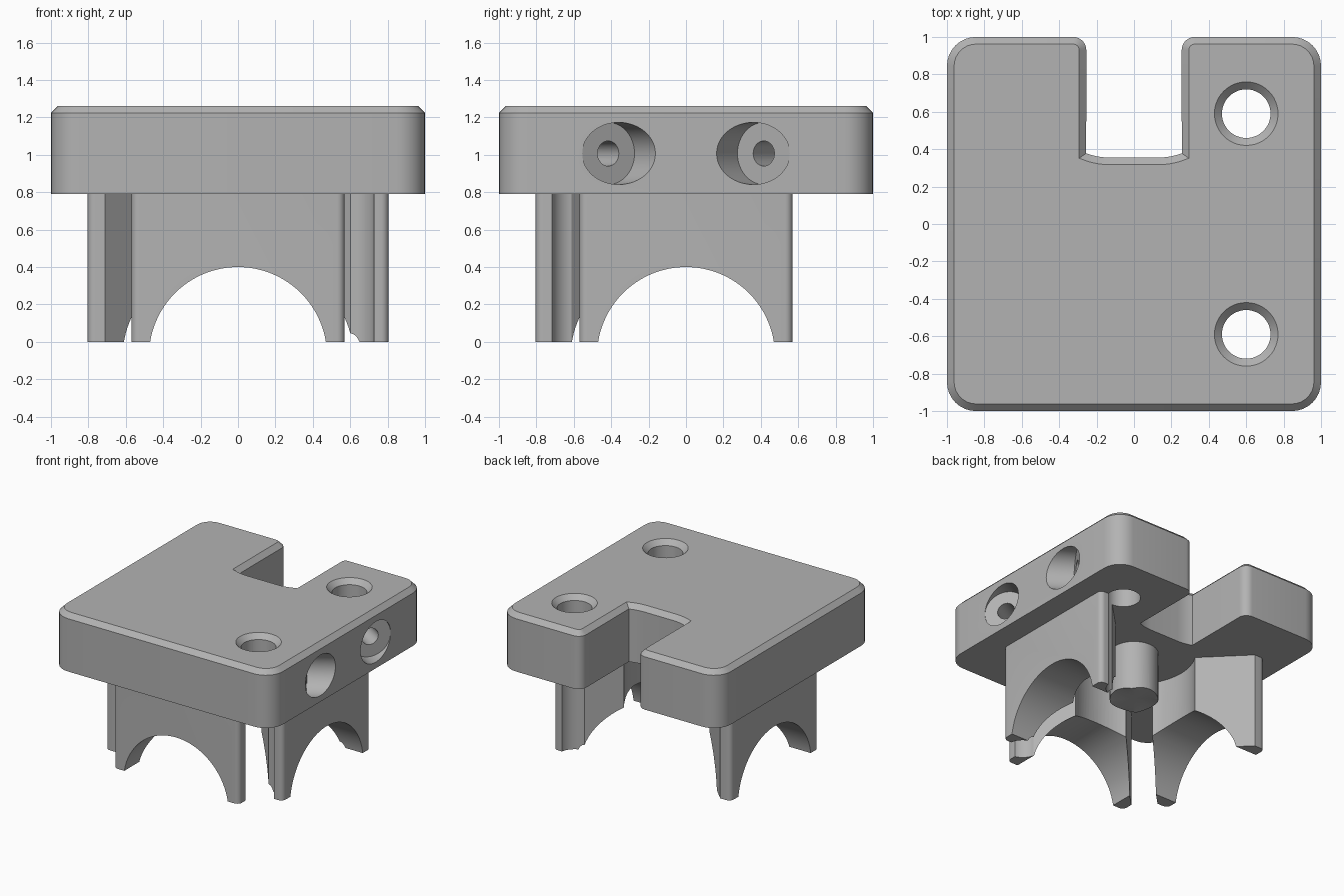
import bpy, bmesh
from math import sin, cos, pi, radians, sqrt
from mathutils import Matrix, Vector

if "Cube" in bpy.data.objects:
    bpy.data.objects.remove(bpy.data.objects["Cube"], do_unlink=True)

grey = bpy.data.materials.new("plain_grey")
grey.use_nodes = True
GREY = (0.45, 0.45, 0.45, 1)
grey.diffuse_color = GREY
grey.node_tree.nodes["Principled BSDF"].inputs["Base Color"].default_value = GREY

PLATE_Z, TOP_Z, CHAMFER = 0.79, 1.262, 0.038
HOLE_R = 0.13
HOLES = [(0.6, 0.59), (0.6, -0.59)]


def finish(bm, name):
    bmesh.ops.recalc_face_normals(bm, faces=bm.faces)
    mesh = bpy.data.meshes.new(name)
    bm.to_mesh(mesh)
    bm.free()
    mesh.materials.append(grey)
    obj = bpy.data.objects.new(name, mesh)
    bpy.context.collection.objects.link(obj)
    return obj


def arc(cx, cy, r, a0, a1, n=8):
    angles = [radians(a0 + (a1 - a0) * i / n) for i in range(n + 1)]
    return [(cx + r * cos(a), cy + r * sin(a)) for a in angles]


def prism(name, outline, z0, z1, chamfer=0):
    bm = bmesh.new()
    base = bm.faces.new([bm.verts.new((x, y, z0)) for x, y in outline])
    top = bmesh.ops.extrude_face_region(bm, geom=[base])["geom"]
    verts = [g for g in top if isinstance(g, bmesh.types.BMVert)]
    bmesh.ops.translate(bm, verts=verts, vec=(0, 0, z1 - z0))
    bmesh.ops.recalc_face_normals(bm, faces=bm.faces)
    if chamfer:
        rim = [e for e in bm.edges if all(abs(v.co.z - z1) < 1e-5 for v in e.verts)]
        bmesh.ops.bevel(bm, geom=rim, offset=chamfer, segments=1, affect='EDGES')
    return finish(bm, name)


def rod(name, start, end, r1, r2=None, sides=48):
    start, end = Vector(start), Vector(end)
    axis = end - start
    turn = axis.to_track_quat('Z', 'Y').to_matrix().to_4x4()
    bm = bmesh.new()
    bmesh.ops.create_cone(bm, cap_ends=True, segments=sides, radius1=r1,
                          radius2=r1 if r2 is None else r2, depth=axis.length,
                          matrix=Matrix.Translation((start + end) / 2) @ turn)
    return finish(bm, name)


def carve(obj, cutters):
    bpy.context.view_layer.objects.active = obj
    for cutter in cutters:
        cutter.hide_render = True
        mod = obj.modifiers.new("cut", 'BOOLEAN')
        mod.operation, mod.solver, mod.object = 'DIFFERENCE', 'EXACT', cutter
        bpy.ops.object.modifier_apply(modifier=mod.name)


# Plate outline: rounded square with a slot in the back edge
R, SLOT, LIP = 0.155, 0.255, 0.07
outline = arc(-1 + R, -1 + R, R, 180, 270) + arc(1 - R, -1 + R, R, 270, 360)
outline += arc(1 - R, 1 - R, R, 0, 90) + arc(SLOT + LIP, 1 - LIP, LIP, 90, 180)
outline += arc(0.13, 0.705, 0.35, -69, -90, 5) + arc(-0.13, 0.705, 0.35, -90, -111, 5)
outline += arc(-SLOT - LIP, 1 - LIP, LIP, 0, 90) + arc(-1 + R, 1 - R, R, 90, 180)
plate = prism("plate", outline, PLATE_Z, TOP_Z, CHAMFER)

# Vertical holes, their chamfers, and angled screw pockets in the side
bores, details = [], []
SCREW_Z, PITCH, POCKET_R = 1.007, radians(32), 0.166
for x, y in HOLES:
    side = 1 if y > 0 else -1
    bores.append(rod("bore_cutter", (x, y, -0.1), (x, y, 1.5), HOLE_R))
    details.append(rod("chamfer_cutter", (x, y, TOP_Z - 0.06), (x, y, TOP_Z + 0.02),
                       HOLE_R - 0.02, HOLE_R + 0.06))
    axis = Vector((cos(PITCH), -side * sin(PITCH), 0))
    floor = Vector((0.909, side * 0.416, SCREW_Z))
    details.append(rod("pocket_cutter", floor, floor + axis * 0.5, POCKET_R))
    details.append(rod("screw_cutter", floor - axis * 0.34, floor + axis * 0.1, 0.067, sides=32))
carve(plate, bores + details)

# Wedge-shaped legs around the centre, none under the slot
half = arc(0.765, 0.53, 0.04, 0, 90, 6) + [(0.71, 0.57)]
inner = arc(0, 0, 0.463, 32.6, -32.6, 16)
wedge = half + inner + [(x, -y) for x, y in reversed(half)]
legs = []
for name, turn in (("left_leg", 0), ("right_leg", 180), ("front_leg", 270)):
    c, s = round(cos(radians(turn))), round(sin(radians(turn)))
    pts = [(c * x - s * y, s * x + c * y) for x, y in wedge]
    legs.append(prism(name, pts, 0, PLATE_Z + 0.01))

# Centre post
post = rod("centre_post", (0, 0, 0), (0, 0, PLATE_Z + 0.01), 0.183)

# Arched openings running both ways under the block
ARCH_R, ARCH_Z = 0.476, -0.076
arches = [rod("arch_cutter", (-1.2, 0, ARCH_Z), (1.2, 0, ARCH_Z), ARCH_R, sides=96),
          rod("arch_cutter", (0, -1.2, ARCH_Z), (0, 1.2, ARCH_Z), ARCH_R, sides=96)]
for part in legs + [post]:
    carve(part, arches + (bores if part is not post else []))

for cutter in bores + details + arches:
    bpy.data.objects.remove(cutter, do_unlink=True)

# Smooth the rounded walls, keep the edges sharp
bpy.ops.object.select_all(action='DESELECT')
for part in [plate, post] + legs:
    part.select_set(True)
bpy.context.view_layer.objects.active = plate
bpy.ops.object.shade_smooth_by_angle(angle=radians(30))
